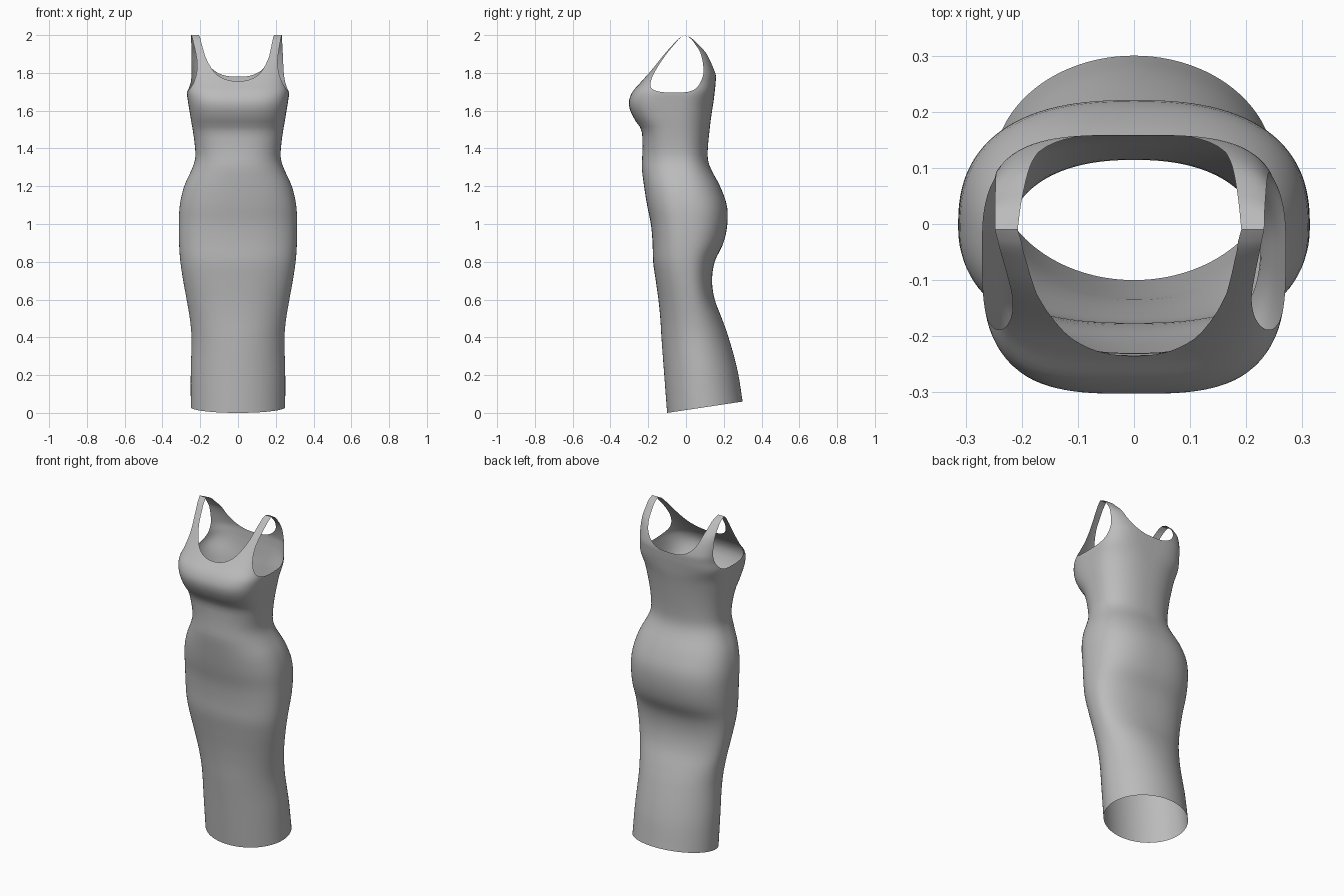
import bpy, bmesh, math

if "Cube" in bpy.data.objects:
    bpy.data.objects.remove(bpy.data.objects["Cube"])

# Body outline: height, half width, front y, back y
OUTLINE = [
    (0.00, .250, -.100, .300), (0.20, .250, -.115, .272), (0.40, .246, -.130, .225),
    (0.50, .255, -.136, .190), (0.60, .272, -.146, .152), (0.70, .290, -.160, .138),
    (0.80, .305, -.174, .152), (0.90, .312, -.177, .198), (1.00, .313, -.186, .219),
    (1.10, .308, -.206, .216), (1.20, .285, -.222, .180), (1.30, .240, -.234, .128),
    (1.35, .226, -.232, .115), (1.42, .229, -.230, .117), (1.50, .240, -.237, .125),
    (1.55, .249, -.270, .131), (1.60, .257, -.295, .138), (1.65, .265, -.302, .146),
    (1.70, .271, -.283, .152), (1.75, .264, -.240, .157), (1.80, .264, -.198, .157),
    (1.90, .268, -.120, .120), (1.96, .274, -.064, .062), (1.985, .277, -.037, .032),
    (2.00, .280, -.010, -.010)]
# Cross-section: height, y of the side seam, front and back squareness
SECTION = [
    (0.00, .100, 2.0, 2.0), (0.30, .065, 2.0, 2.0), (0.55, .030, 2.2, 2.2),
    (0.80, .000, 2.4, 2.4), (1.05, -.005, 2.4, 2.5), (1.35, -.035, 2.4, 2.3),
    (1.62, -.050, 3.2, 2.5), (1.75, -.040, 3.5, 3.4), (2.00, -.010, 3.5, 3.5)]
# Neckline height against x, armhole x against height
NECK_FRONT = [(0, 1.755), (.05, 1.761), (.09, 1.777), (.12, 1.80), (.15, 1.845),
              (.17, 1.89), (.185, 1.95), (.195, 2.02)]
NECK_BACK = [(0, 1.78), (.06, 1.784), (.11, 1.803), (.15, 1.838), (.175, 1.885),
             (.188, 1.95), (.197, 2.02)]
ARM_FRONT = [(1.68, .282), (1.69, .274), (1.70, .268), (1.72, .252), (1.75, .234),
             (1.80, .218), (1.85, .213), (1.90, .218), (2.00, .238)]
ARM_BACK = [(1.68, .282), (1.69, .274), (1.70, .269), (1.72, .260), (1.75, .250),
            (1.80, .244), (1.90, .242), (2.00, .240)]


def curve(table, t, col=1):
    """Smooth interpolation through a table, clamped at its ends."""
    if t <= table[0][0]:
        return table[0][col]
    if t >= table[-1][0]:
        return table[-1][col]
    i = max(k for k in range(len(table) - 1) if table[k][0] <= t)

    def slope(k):
        lo, hi = max(k - 1, 0), min(k + 1, len(table) - 1)
        return (table[hi][col] - table[lo][col]) / (table[hi][0] - table[lo][0])
    h = table[i + 1][0] - table[i][0]
    u = (t - table[i][0]) / h
    return ((2*u**3 - 3*u**2 + 1) * table[i][col] + (u**3 - 2*u**2 + u) * h * slope(i)
            + (3*u**2 - 2*u**3) * table[i + 1][col] + (u**3 - u**2) * h * slope(i + 1))


def outside(co):
    """Positive where the neckline or an armhole removes the cloth."""
    x, y, z = abs(co.x), co.y, co.z
    if z < 1.68:
        return -0.1
    front = y < curve(SECTION, z)
    neck = z - curve(NECK_FRONT if front else NECK_BACK, x)
    arm = x - curve(ARM_FRONT if front else ARM_BACK, z)
    return max(neck, arm)


# Loft the body from rings of rounded-square cross-section
COLS = 128
heights = [i * 1.6 / 56 for i in range(56)] + [1.6 + i * 0.0125 for i in range(33)]
bm = bmesh.new()
rings = []
for z in heights:
    w, yf, yb = (curve(OUTLINE, z, c) for c in (1, 2, 3))
    cy, nf, nb = (curve(SECTION, z, c) for c in (1, 2, 3))
    ring = []
    for k in range(COLS):
        a = 2 * math.pi * k / COLS
        c, s = math.cos(a), math.sin(a)
        n, depth = (nb, yb - cy) if s >= 0 else (nf, cy - yf)
        r = (abs(c)**n + abs(s)**n) ** (-1 / n)
        y = cy + depth * r * s
        # hem rises toward the back
        lift = 0.15 * (y + 0.1) * max(0, 1 - z / 0.4)
        ring.append(bm.verts.new((w * r * c, y, z + lift)))
    rings.append(ring)
for lo, hi in zip(rings, rings[1:]):
    for k in range(COLS):
        j = (k + 1) % COLS
        bm.faces.new((lo[k], lo[j], hi[j], hi[k]))
bmesh.ops.remove_doubles(bm, verts=bm.verts[:], dist=1e-5)

# Trim the neckline and armholes along smooth curves
value = {v: outside(v.co) for v in bm.verts}
rim = []
for e in bm.edges[:]:
    a, b = e.verts
    fa, fb = value[a], value[b]
    if fa * fb < 0:
        _, v = bmesh.utils.edge_split(e, a, fa / (fa - fb))
        value[v] = 0.0
        rim.append(v)
bmesh.ops.connect_verts(bm, verts=rim)
bmesh.ops.delete(bm, geom=[v for v in bm.verts if value[v] > 1e-9], context='VERTS')

# Straps lean slightly to one side
for v in bm.verts:
    v.co.x -= 0.032 * max(0, v.co.z - 1.75)
bmesh.ops.recalc_face_normals(bm, faces=bm.faces[:])

mesh = bpy.data.meshes.new("dress")
bm.to_mesh(mesh)
bm.free()
dress = bpy.data.objects.new("dress", mesh)
bpy.context.collection.objects.link(dress)

cloth = bpy.data.materials.new("grey cloth")
cloth.diffuse_color = (0.5, 0.5, 0.5, 1)
cloth.use_nodes = True
cloth.node_tree.nodes["Principled BSDF"].inputs["Base Color"].default_value = cloth.diffuse_color
mesh.materials.append(cloth)

bpy.context.view_layer.objects.active = dress
dress.select_set(True)
bpy.ops.object.shade_smooth_by_angle(angle=math.radians(50))
